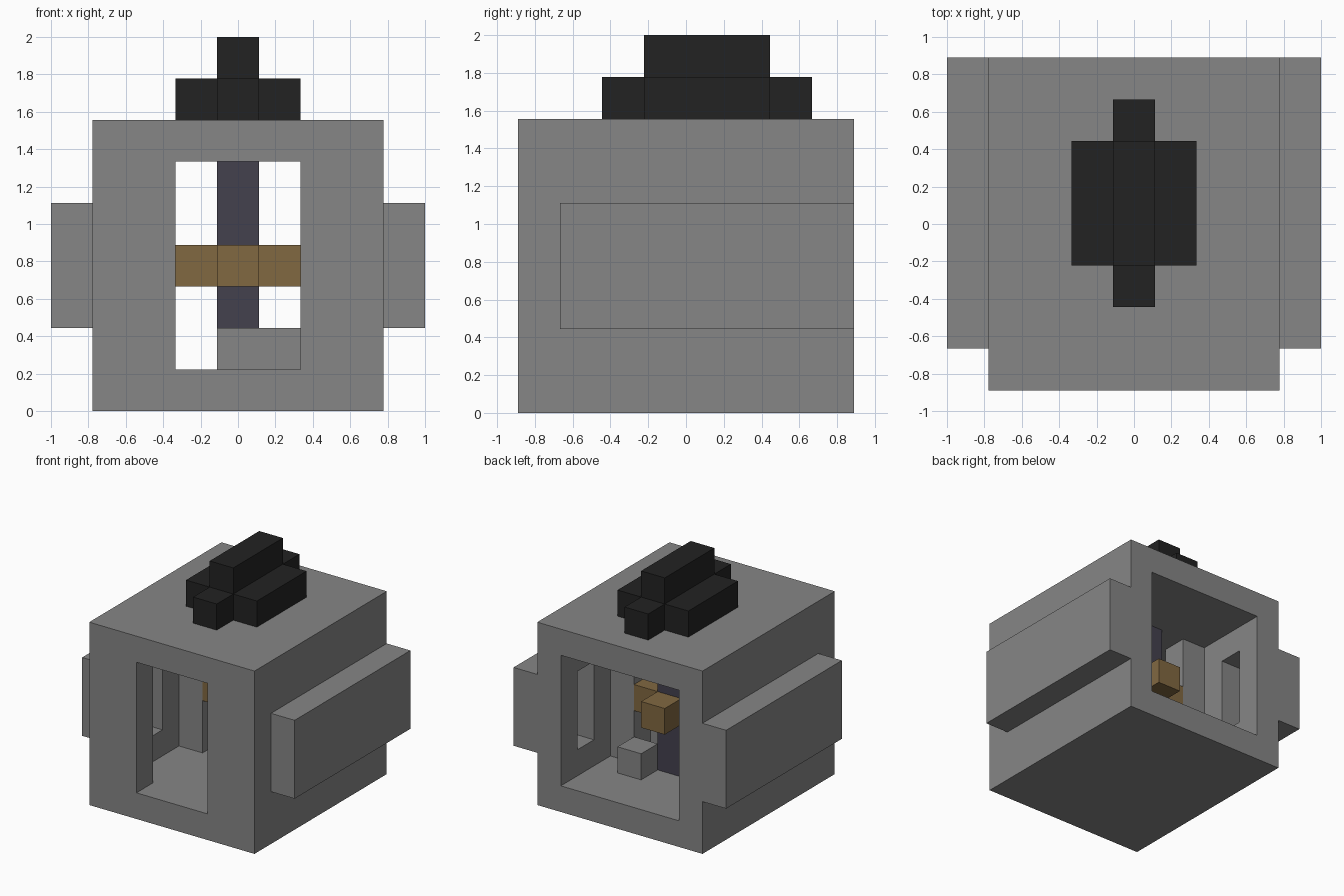
import bpy
import bmesh

U = 2 / 9  # one block

default = bpy.data.objects.get("Cube")
if default:
    bpy.data.objects.remove(default, do_unlink=True)


def material(name, rgb):
    mat = bpy.data.materials.new(name)
    mat.use_nodes = True
    color = (*rgb, 1)
    mat.diffuse_color = color
    mat.node_tree.nodes["Principled BSDF"].inputs["Base Color"].default_value = color
    return mat


stone = material("stone grey", (0.24, 0.24, 0.24))
black = material("soft black", (0.016, 0.016, 0.016))
slate = material("slate violet", (0.056, 0.053, 0.076))
bronze = material("bronze brown", (0.22, 0.138, 0.053))


def box(name, x, y, z, mat):
    """Box spanning block coordinates, counted from the right, front and ground."""
    bm = bmesh.new()
    bmesh.ops.create_cube(bm, size=1)
    for v in bm.verts:
        block = [span[0] if c < 0 else span[1] for c, span in zip(v.co, (x, y, z))]
        v.co = ((block[0] - 4.5) * U, (block[1] - 4) * U, block[2] * U)
    mesh = bpy.data.meshes.new(name)
    bm.to_mesh(mesh)
    bm.free()
    mesh.materials.append(mat)
    obj = bpy.data.objects.new(name, mesh)
    bpy.context.collection.objects.link(obj)
    return obj


def cut(target, x, y, z):
    """Carve a box out of the target."""
    cutter = box("cutter", x, y, z, stone)
    cutter.hide_render = True
    mod = target.modifiers.new("cut", "BOOLEAN")
    mod.operation = "DIFFERENCE"
    mod.solver = "EXACT"
    mod.object = cutter
    bpy.context.view_layer.objects.active = target
    bpy.ops.object.modifier_apply(modifier=mod.name)
    bpy.data.objects.remove(cutter, do_unlink=True)


def mirrored(span):
    return (9 - span[1], 9 - span[0])


# Hollow housing, open at the back, with a front doorway
housing = box("housing", (1, 8), (0, 8), (0, 7), stone)
cut(housing, (2, 7), (1, 9), (1, 6))
cut(housing, (3, 6), (-1, 2), (1, 6))

# Side wall niches, closed by the outer pods
for span in ((2, 3), (6, 7)):
    cut(housing, (0.5, 2.5), span, (2, 5))
    cut(housing, (6.5, 8.5), span, (2, 5))

# Side pods and inner partitions
for side, flip in (("right", lambda s: s), ("left", mirrored)):
    box(side + "_pod", flip((0, 1)), (1, 8), (2, 5), stone)
    box(side + "_partition", flip((2, 3)), (4, 5), (1, 6), stone)

# Central column and the crossed hub around it
box("lower_column", (4, 5), (4, 5), (1, 3), slate)
box("upper_column", (4, 5), (4, 5), (4, 6), slate)
box("hub_crossbar", (3, 6), (4, 5), (3, 4), bronze)
box("hub_front", (4, 5), (3, 4), (3, 4), bronze)
box("hub_back", (4, 5), (5, 6), (3, 4), bronze)

# Floor steps beside the column
box("front_step", (4, 6), (3, 4), (1, 2), stone)
box("back_step", (5, 6), (5, 6), (1, 2), stone)

# Stepped roof crest
box("crest_base", (3, 6), (3, 6), (7, 8), black)
box("crest_front", (4, 5), (2, 3), (7, 8), black)
box("crest_back", (4, 5), (6, 7), (7, 8), black)
box("crest_ridge", (4, 5), (3, 6), (8, 9), black)
